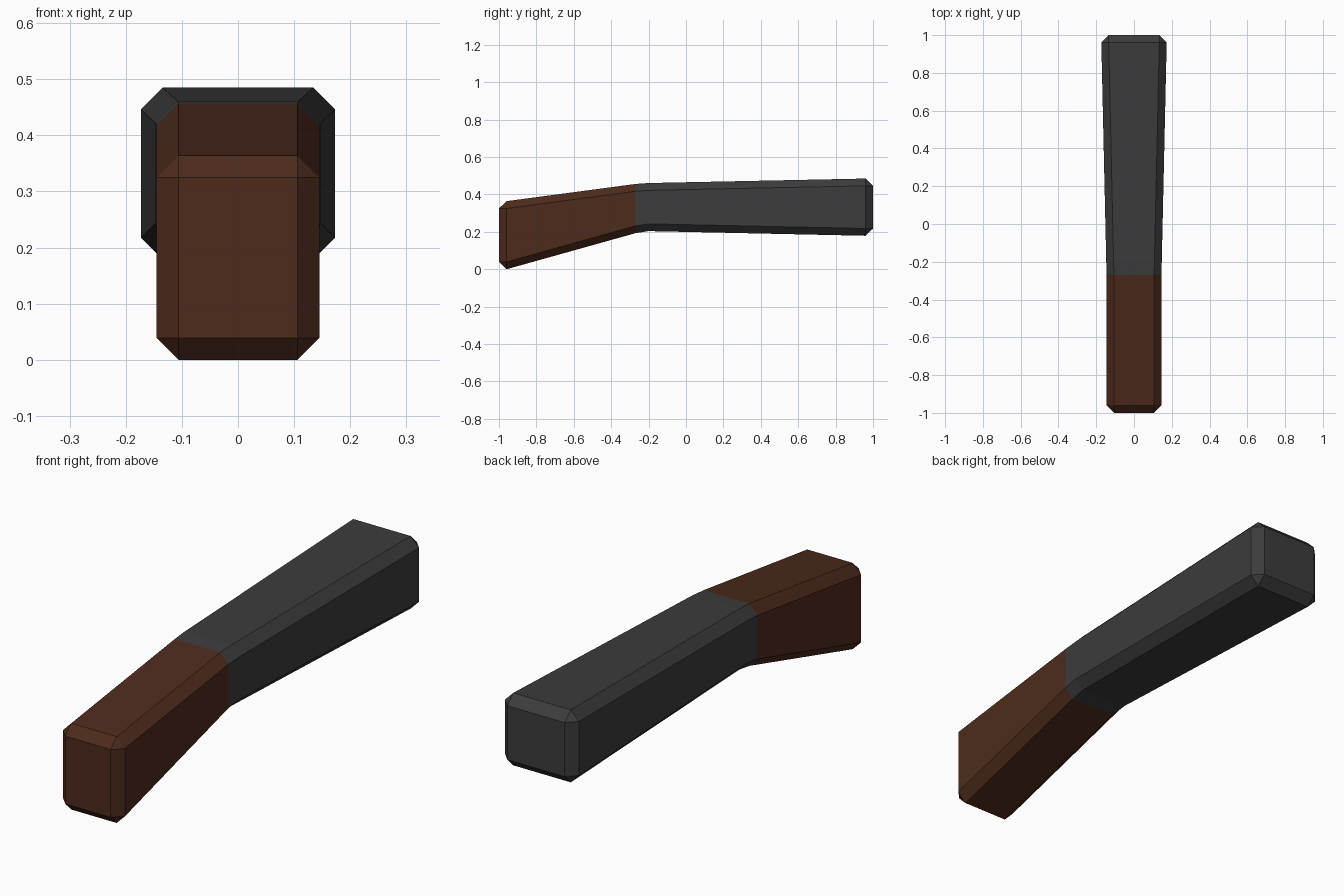
import bpy
import bmesh

if "Cube" in bpy.data.objects:
    bpy.data.objects.remove(bpy.data.objects["Cube"])


def material(name, rgb):
    mat = bpy.data.materials.new(name)
    mat.diffuse_color = (*rgb, 1)
    mat.use_nodes = True
    mat.node_tree.nodes["Principled BSDF"].inputs["Base Color"].default_value = mat.diffuse_color
    return mat


def octagon(y, hw, z0, z1, c=0.038):
    """Chamfered rectangle in the XZ plane; vertices 2i, 2i+1 bound corner i."""
    return [(hw, y, z1 - c), (hw - c, y, z1), (c - hw, y, z1), (-hw, y, z1 - c),
            (-hw, y, z0 + c), (c - hw, y, z0), (hw - c, y, z0), (hw, y, z0 + c)]


def chamfered_bar(name, sections, end_y, mat, c):
    """Loft octagons, closing the last one with a chamfered end face."""
    bm = bmesh.new()
    rings = [[bm.verts.new(p) for p in octagon(*s, c)] for s in sections]
    for a, b in zip(rings, rings[1:]):
        for i in range(8):
            j = (i + 1) % 8
            bm.faces.new((a[i], a[j], b[j], b[i]))
    y, hw, z0, z1 = sections[-1]
    x, lo, hi = hw - c, z0 + c, z1 - c
    cap = [bm.verts.new(p) for p in
           ((x, end_y, hi), (-x, end_y, hi), (-x, end_y, lo), (x, end_y, lo))]
    ring = rings[-1]
    for i in range(4):
        n = (i + 1) % 4
        bm.faces.new((ring[2 * i], ring[2 * i + 1], cap[i]))
        bm.faces.new((ring[2 * i + 1], ring[2 * n], cap[n], cap[i]))
    bm.faces.new(cap)
    bmesh.ops.recalc_face_normals(bm, faces=bm.faces)
    mesh = bpy.data.meshes.new(name)
    bm.to_mesh(mesh)
    bm.free()
    mesh.materials.append(mat)
    obj = bpy.data.objects.new(name, mesh)
    bpy.context.collection.objects.link(obj)
    return obj


# Section shared by both parts: y, half width, bottom z, top z
joint = (-0.27, 0.145, 0.193, 0.456)

# Brown handle sloping down to the front
chamfered_bar("handle", [joint, (-0.96, 0.145, 0.0, 0.364)], -1.0,
              material("brown", (0.075, 0.024, 0.012)), 0.039)

# Dark bar: short bend at the joint, then widening to the back
chamfered_bar("dark_bar", [joint, (-0.2, 0.147, 0.204, 0.461),
                           (0.96, 0.173, 0.179, 0.485)], 1.0,
              material("dark_grey", (0.045, 0.045, 0.045)), 0.039)
